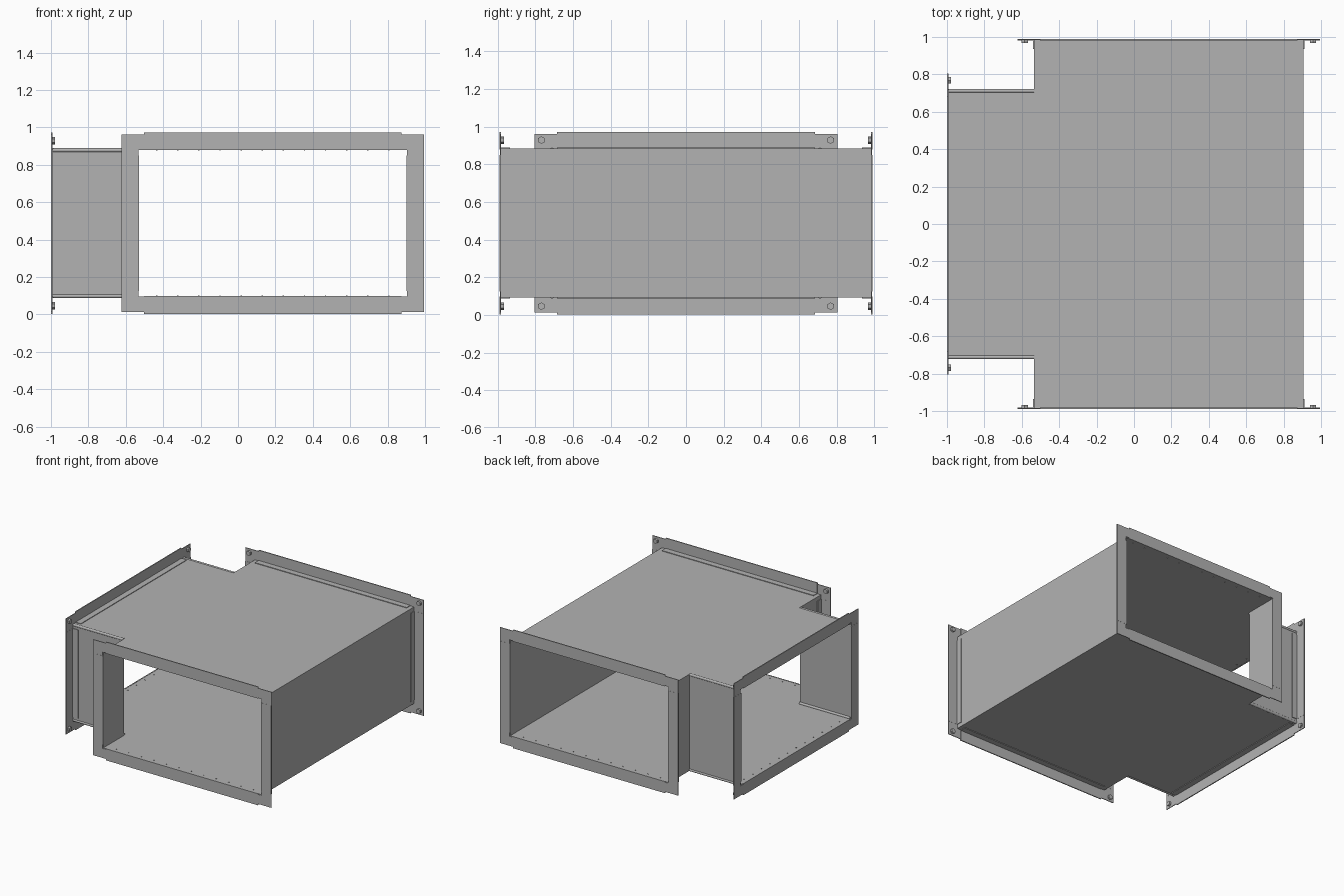
import bpy
import bmesh
from math import pi
from mathutils import Matrix, Vector

if "Cube" in bpy.data.objects:
    bpy.data.objects.remove(bpy.data.objects["Cube"])

steel = bpy.data.materials.new("galvanised grey")
steel.use_nodes = True
GREY = (0.45, 0.45, 0.45, 1)
steel.diffuse_color = GREY
steel.node_tree.nodes["Principled BSDF"].inputs["Base Color"].default_value = GREY

BOTTOM, TOP = 0.092, 0.884      # duct floor and roof
LEFT, RIGHT = -0.535, 0.907     # main duct sides
BRANCH = 0.718                  # half width of the branch
SHEET = 0.006


def finish(name, bm):
    mesh = bpy.data.meshes.new(name)
    bm.to_mesh(mesh)
    bm.free()
    mesh.materials.append(steel)
    obj = bpy.data.objects.new(name, mesh)
    bpy.context.collection.objects.link(obj)
    return obj


def add_box(bm, a, b):
    a, b = Vector(a), Vector(b)
    size = [abs(n) for n in b - a]
    bmesh.ops.create_cube(bm, size=1, matrix=Matrix.Translation((a + b) / 2)
                          @ Matrix.Diagonal((*size, 1)))


def add_rod(bm, centre, axis, radius, length, sides):
    turn = Vector(axis).to_track_quat('Z', 'Y').to_matrix().to_4x4()
    bmesh.ops.create_cone(bm, cap_ends=True, segments=sides, radius1=radius,
                          radius2=radius, depth=length,
                          matrix=Matrix.Translation(centre) @ turn)


# Folded sheet duct: T-shaped floor and roof, walls everywhere but the openings
outline = [(LEFT, -0.985), (RIGHT, -0.985), (RIGHT, 0.985), (LEFT, 0.985),
           (LEFT, BRANCH), (-0.995, BRANCH), (-0.995, -BRANCH), (LEFT, -BRANCH)]
openings = (0, 2, 5)
bm = bmesh.new()
low = [bm.verts.new((x, y, BOTTOM)) for x, y in outline]
high = [bm.verts.new((x, y, TOP)) for x, y in outline]
bm.faces.new(high)
bm.faces.new(low[::-1])
for i in range(len(outline)):
    j = (i + 1) % len(outline)
    if i not in openings:
        bm.faces.new((low[i], low[j], high[j], high[i]))
duct = finish("duct_body", bm)
solid = duct.modifiers.new("sheet thickness", 'SOLIDIFY')
solid.thickness = SHEET
solid.offset = -1

# Rounded hems along the branch edges
bm = bmesh.new()
for y in (-BRANCH + 0.006, BRANCH - 0.006):
    for z in (BOTTOM + 0.006, TOP - 0.006):
        add_rod(bm, ((LEFT - 0.99) / 2, y, z), (1, 0, 0), 0.011, 0.455, 16)
hems = finish("branch_hems", bm)
for face in hems.data.polygons:
    face.use_smooth = len(face.vertices) == 4


def flange(name, along_x, end, u0, u1):
    """Four angle bars, corner plates, nuts and rivets round one opening.
    u runs across the opening, d runs into the duct from its end."""
    inward = -1 if end > 0 else 1

    def place(u, d, z):
        return (u, end + inward * d, z) if along_x else (end + inward * d, u, z)

    normal = (0, 1, 0) if along_x else (1, 0, 0)
    rim, cut, thick, leg = 0.087, 0.033, 0.008, 0.055
    bm = bmesh.new()

    def box(u, d, z):
        add_box(bm, place(u[0], d[0], z[0]), place(u[1], d[1], z[1]))

    # Top and bottom bars with a thin leg along the duct
    for z, s in ((BOTTOM, -1), (TOP, 1)):
        span = (u0 + cut, u1 - cut)
        box(span, (0, thick), (z - s * SHEET, z + s * (rim + 0.002)))
        box(span, (0, leg), (z, z + s * 0.005))
        # Rivets through the leg
        for k in range(12):
            u = u0 + 0.1 + (u1 - u0 - 0.2) * k / 11
            add_rod(bm, place(u, 0.04, z - s * SHEET), (0, 0, 1), 0.004, 0.004, 6)
    # Side bars
    for u, s in ((u0, -1), (u1, 1)):
        span = (BOTTOM + cut, TOP - cut)
        box((u - s * SHEET, u + s * rim), (0, thick), span)
        box((u, u + s * 0.005), (0, leg), span)
        # Corner plates with a hexagonal nut behind each
        for z, t in ((BOTTOM, -1), (TOP, 1)):
            box((u - s * cut, u + s * rim), (0.001, thick - 0.001),
                (z, z + t * 0.078))
            box((u, u + s * rim), (0.001, thick - 0.001), (z - t * cut, z))
            add_rod(bm, place(u + s * 0.05, 0.014, z + t * 0.045),
                    normal, 0.02, 0.016, 6)
    return finish(name, bm)


flange("front_flange", True, -0.99, LEFT, RIGHT)
flange("back_flange", True, 0.99, LEFT, RIGHT)
flange("branch_flange", False, -1.0, -BRANCH, BRANCH)
